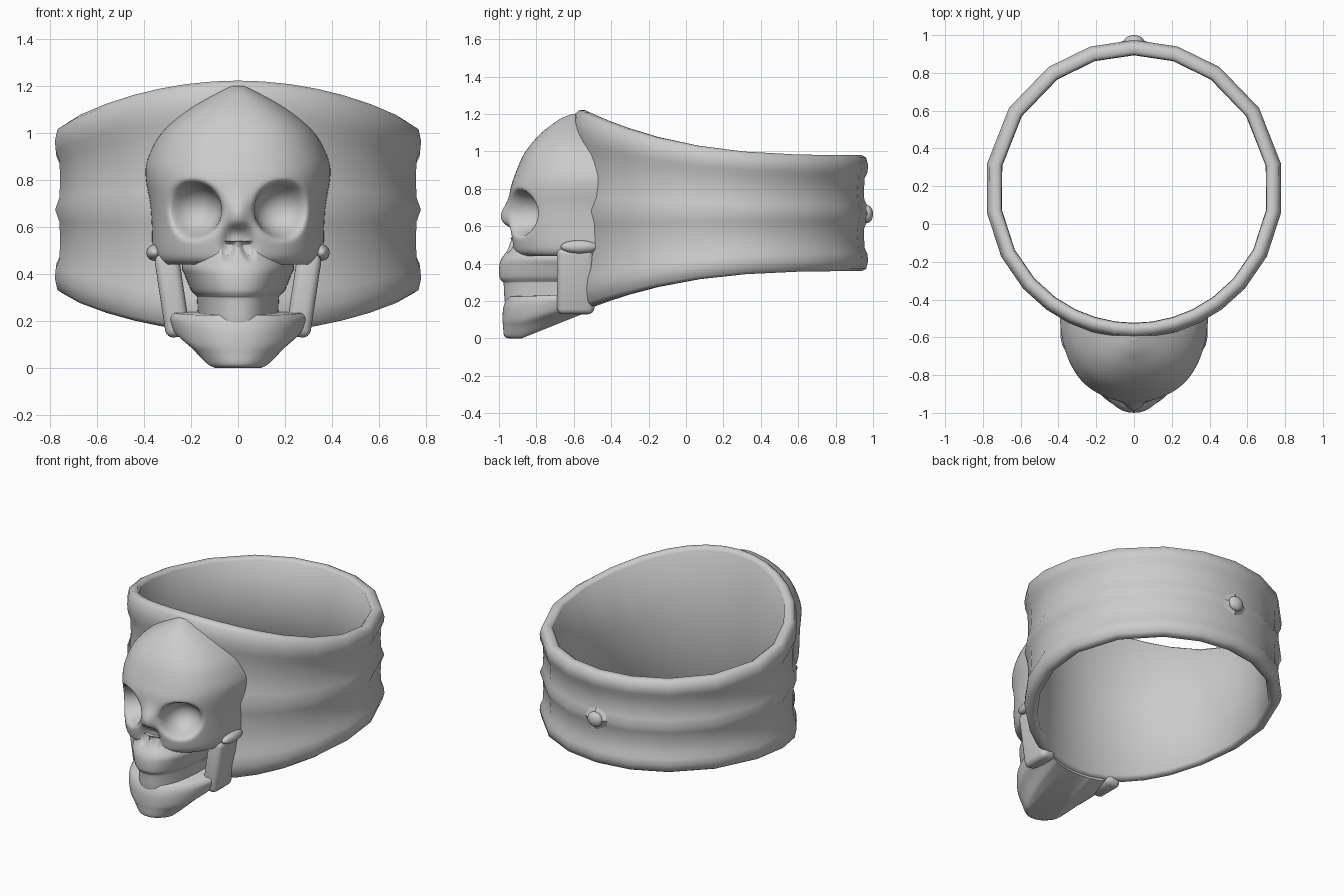
import bpy, bmesh, math
from mathutils import Matrix, Euler, Vector

if "Cube" in bpy.data.objects:
    bpy.data.objects.remove(bpy.data.objects["Cube"])

CY = 0.185     # y of the finger hole axis
HOLE = 0.73    # radius where the skull parts end inside the band


def make_object(bm, name, angle=50):
    bmesh.ops.recalc_face_normals(bm, faces=bm.faces)
    mesh = bpy.data.meshes.new(name)
    bm.to_mesh(mesh)
    bm.free()
    ob = bpy.data.objects.new(name, mesh)
    bpy.context.collection.objects.link(ob)
    bpy.ops.object.select_all(action='DESELECT')
    ob.select_set(True)
    bpy.context.view_layer.objects.active = ob
    bpy.ops.object.shade_smooth_by_angle(angle=math.radians(angle))
    return ob


def ellipsoid(bm, loc, radii):
    bmesh.ops.create_uvsphere(bm, u_segments=24, v_segments=14, radius=1,
                              matrix=Matrix.LocRotScale(Vector(loc), None, Vector(radii)))


def refine(points, steps):
    """Catmull-Rom curve through the section values."""
    pts = [Vector(p) for p in points]
    pts = [2 * pts[0] - pts[1]] + pts + [2 * pts[-1] - pts[-2]]
    out = []
    for a, b, c, d in zip(pts, pts[1:], pts[2:], pts[3:]):
        for k in range(steps):
            t = k / steps
            out.append(0.5 * (2 * b + (c - a) * t + (2 * a - 5 * b + 4 * c - d) * t * t
                              + (3 * b - a - 3 * c + d) * t ** 3))
    return out + [pts[-2]]


def hole_y(x):
    return CY - math.sqrt(HOLE ** 2 - x * x)


def loft(sections, n, steps, count=96, slope=0.0):
    """Stack of rounded half sections (z, half width, front y), backed by the hole wall."""
    bm = bmesh.new()
    rings = []
    for z, w, yf in refine(sections, steps):
        front, y0 = [], hole_y(w)
        for i in range(count + 1):
            t = math.pi * i / count
            c, s = math.cos(t), abs(math.sin(t))
            front.append((math.copysign(w * abs(c) ** (2 / n), c),
                          y0 + (yf - y0) * s ** (2 / n)))
        back = [(x, hole_y(x)) for x, y in front[-2:0:-1]]
        fade = slope * max(0, 1 - z / 0.25)
        rings.append([bm.verts.new((x, y, z + fade * max(0, y + 0.88)))
                      for x, y in front + back])
    m = 2 * count
    for a, b in zip(rings, rings[1:]):
        for i in range(m):
            j = (i + 1) % m
            bm.faces.new((a[i], a[j], b[j], b[i]))
    for r in (rings[0], rings[-1]):    # end caps as strips
        for i in range(count):
            quad = [r[i], r[i + 1], r[(m - i - 1) % m], r[(m - i) % m]]
            bm.faces.new(list(dict.fromkeys(quad)))
    return bm, [v for r in rings[1:-1] for v in r]


# Hollows pressed into the face: eye sockets and nose openings
hollows = []
for s in (-1, 1):
    hollows.append(Matrix.LocRotScale(Vector((s * 0.2, -0.9, 0.672)), Euler((0, 0, s * 0.35)),
                                      Vector((0.128, 0.16, 0.118))))
    hollows.append(Matrix.LocRotScale(Vector((s * 0.036, -0.96, 0.535)), Euler((0, -s * 0.28, 0)),
                                      Vector((0.034, 0.065, 0.078))))


def carve(verts):
    for v in verts:
        x, y, z = v.co
        if y < -0.8:    # nose bridge
            v.co.y -= 0.055 * math.exp(-(x / 0.04) ** 2 - ((z - 0.655) / 0.07) ** 2)
    for mat in hollows:
        inv = mat.inverted()
        for v in verts:
            p = inv @ v.co
            d = 1 - p.x ** 2 - p.z ** 2
            if d > 0 and p.y < math.sqrt(d):
                p.y = math.sqrt(d)
                v.co = mat @ p


def soften(bm, verts, times):
    for _ in range(times):
        bmesh.ops.smooth_vert(bm, verts=verts, factor=0.5, use_axis_x=True,
                              use_axis_y=True, use_axis_z=True)


# Band: flared ring with rolled rims and a central ridge
half = [90, 73, 55, 33, 10, -9, -27, -42, -54, -64, -73, -82, -90]
angles = half + [180 - a for a in half[-2:0:-1]]
profile = [(0, .755), (.02, .778), (.09, .789), (.15, .785), (.2, .77), (.32, .766),
           (.43, .77), (.5, .788), (.57, .77), (.68, .766), (.8, .77), (.85, .785),
           (.91, .789), (.98, .778), (1, .755), (1, .728), (.98, .71), (.5, .708),
           (.02, .71), (0, .728)]
bm = bmesh.new()
rings = []
for a in angles:
    ca, sa = math.cos(math.radians(a)), math.sin(math.radians(a))
    u = max(0, (0.97 - (CY + 0.78 * sa)) / 1.56) ** 2.9
    top, bottom = 0.98 + 0.24 * u, 0.36 - 0.21 * u
    rings.append([bm.verts.new((r * ca, CY + r * sa, bottom + (top - bottom) * v))
                  for v, r in profile])
for k, a in enumerate(rings):
    b = rings[(k + 1) % len(rings)]
    for i in range(len(profile)):
        j = (i + 1) % len(profile)
        bm.faces.new((a[i], a[j], b[j], b[i]))
make_object(bm, "band", 60)

# Back ornament: low diamond with a round stud
bm = bmesh.new()
bmesh.ops.create_cone(bm, cap_ends=True, segments=4, radius1=0.14, radius2=0.03, depth=0.045,
                      matrix=Matrix.LocRotScale(Vector((0, 0.955, 0.668)),
                                                Euler((-math.pi / 2, 0, 0)),
                                                Vector((1.15, 0.85, 1))))
make_object(bm, "back_diamond", 30)
bm = bmesh.new()
ellipsoid(bm, (0, 0.968, 0.665), (0.052, 0.032, 0.048))
make_object(bm, "back_stud")

# Cranium with brow, cheeks and eye sockets
bm, inner = loft([(.44, .33, -.89), (.46, .352, -.918), (.5, .364, -.932), (.6, .367, -.945),
                  (.7, .375, -.945), (.8, .392, -.938), (.87, .39, -.917), (.95, .358, -.885),
                  (1, .325, -.858), (1.05, .275, -.82), (1.1, .21, -.772), (1.14, .145, -.722),
                  (1.175, .08, -.67), (1.2, .03, -.61)], 2.4, 9)
carve(inner)
soften(bm, inner, 4)
make_object(bm, "cranium", 60)

# Upper jaw and teeth block
bm, inner = loft([(.15, .18, -.955), (.2, .172, -.97), (.29, .175, -.975), (.305, .178, -.984),
                  (.33, .2, -.998), (.39, .225, -.998), (.43, .24, -.985), (.48, .22, -.95),
                  (.54, .15, -.94)], 2.3, 6)
carve(inner)
soften(bm, inner, 3)
make_object(bm, "upper_jaw", 60)

# Lower jaw, with the underside rising to the band
bm, inner = loft([(0, .17, -.945), (.012, .19, -.972), (.06, .24, -.978), (.1, .285, -.981),
                  (.16, .305, -.978), (.2, .31, -.965), (.225, .295, -.95)], 2.2, 5, slope=0.4)
soften(bm, inner, 3)
make_object(bm, "lower_jaw", 60)

# Jaw branches and the ends of the cheek arches
for s, side in ((-1, "left"), (1, "right")):
    bm = bmesh.new()
    bmesh.ops.create_cube(bm, size=1, matrix=Matrix.LocRotScale(
        Vector((s * 0.28, -0.59, 0.31)), Euler((0, s * 0.15, 0)), Vector((0.105, 0.2, 0.36))))
    bmesh.ops.bevel(bm, geom=bm.edges[:], offset=0.035, segments=4, profile=0.5,
                    affect='EDGES')
    ellipsoid(bm, (s * 0.355, -0.57, 0.49), (0.035, 0.1, 0.035))
    make_object(bm, side + "_jaw_branch", 60)
